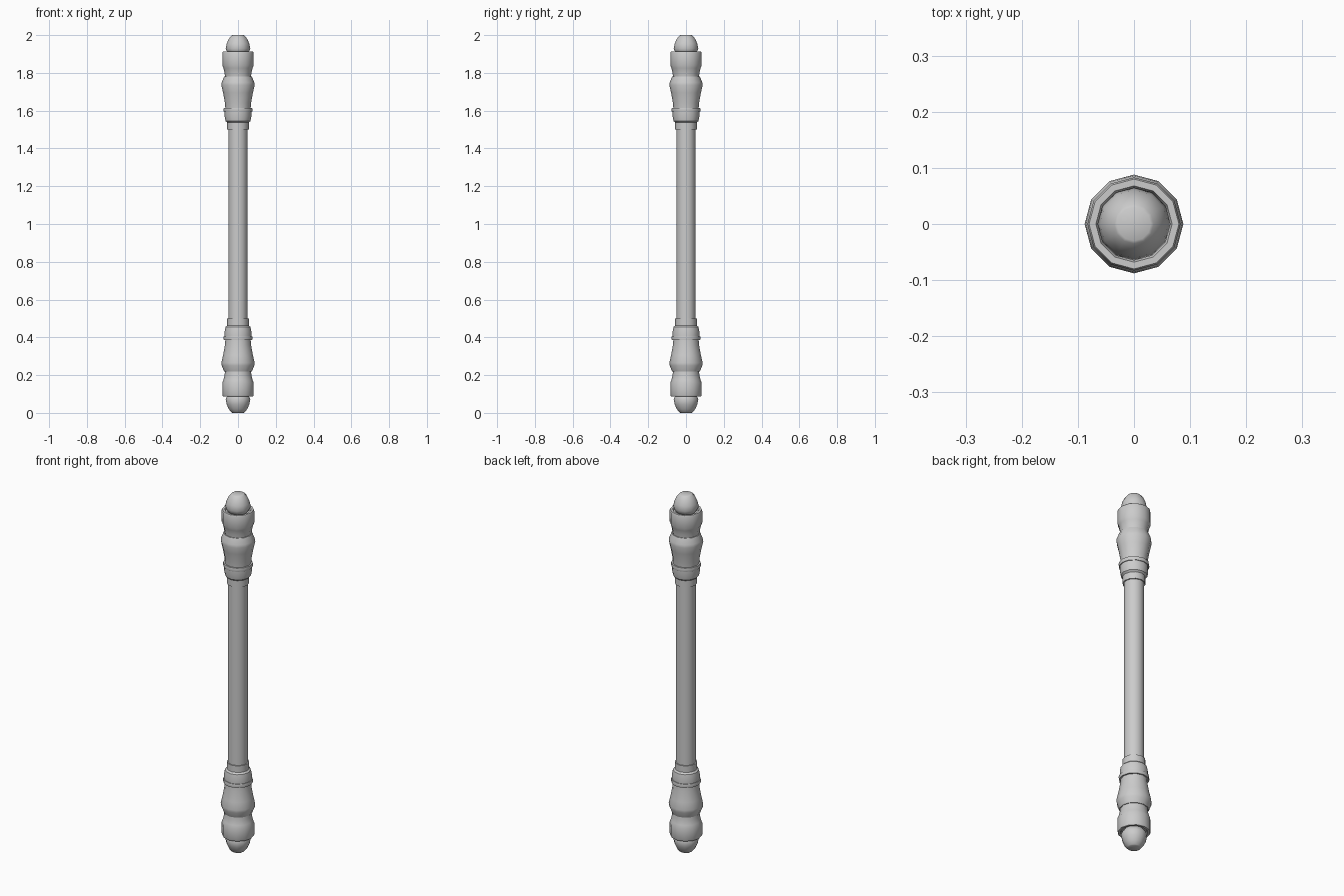
import bpy, bmesh, math

cube = bpy.data.objects.get("Cube")
if cube:
    bpy.data.objects.remove(cube, do_unlink=True)

grey = bpy.data.materials.new("light_grey")
grey.use_nodes = True
colour = (0.6, 0.6, 0.6, 1)
grey.diffuse_color = colour
grey.node_tree.nodes["Principled BSDF"].inputs["Base Color"].default_value = colour

SIDES = 12
HALF = 1.0


def lathe(name, profile, end=1):
    """Turn (radius, height above the middle) pairs about z, capped at both ends."""
    bm = bmesh.new()
    rings = []
    for r, h in profile:
        ring = []
        for i in range(SIDES):
            a = math.tau * i / SIDES
            ring.append(bm.verts.new((r * math.cos(a), r * math.sin(a), HALF + end * h)))
        rings.append(ring)
    for low, high in zip(rings, rings[1:]):
        for i in range(SIDES):
            j = (i + 1) % SIDES
            bm.faces.new((low[i], low[j], high[j], high[i]))
    bm.faces.new(rings[0])
    bm.faces.new(rings[-1])
    bmesh.ops.recalc_face_normals(bm, faces=bm.faces)
    mesh = bpy.data.meshes.new(name)
    bm.to_mesh(mesh)
    bm.free()
    mesh.materials.append(grey)
    obj = bpy.data.objects.new(name, mesh)
    bpy.context.collection.objects.link(obj)
    bpy.ops.object.select_all(action="DESELECT")
    obj.select_set(True)
    bpy.context.view_layer.objects.active = obj
    bpy.ops.object.shade_smooth_by_angle(angle=math.radians(35))
    return obj


# Plain central rod
lathe("shaft", [(0.051, -0.52), (0.051, 0.52)])

# Turned parts, repeated at both ends
parts = {
    "collar": [(0.057, 0.50), (0.057, 0.545)],
    "lower_bead": [(0.055, 0.535), (0.066, 0.545), (0.071, 0.57), (0.071, 0.597)],
    "ring": [(0.075, 0.595), (0.077, 0.603), (0.075, 0.615)],
    "vase_grip": [(0.067, 0.612), (0.069, 0.64), (0.079, 0.695), (0.088, 0.735),
                  (0.086, 0.75), (0.073, 0.782)],
    "cup": [(0.069, 0.78), (0.071, 0.80), (0.077, 0.825), (0.083, 0.84),
            (0.083, 0.905), (0.080, 0.912), (0.068, 0.912), (0.064, 0.90)],
    "finial": [(0.045, 0.895), (0.058, 0.912), (0.065, 0.928), (0.060, 0.955),
               (0.049, 0.98), (0.035, 0.997), (0.030, 1.0)],
}
for end, label in ((1, "top"), (-1, "bottom")):
    for part, profile in parts.items():
        lathe(f"{label}_{part}", profile, end)
